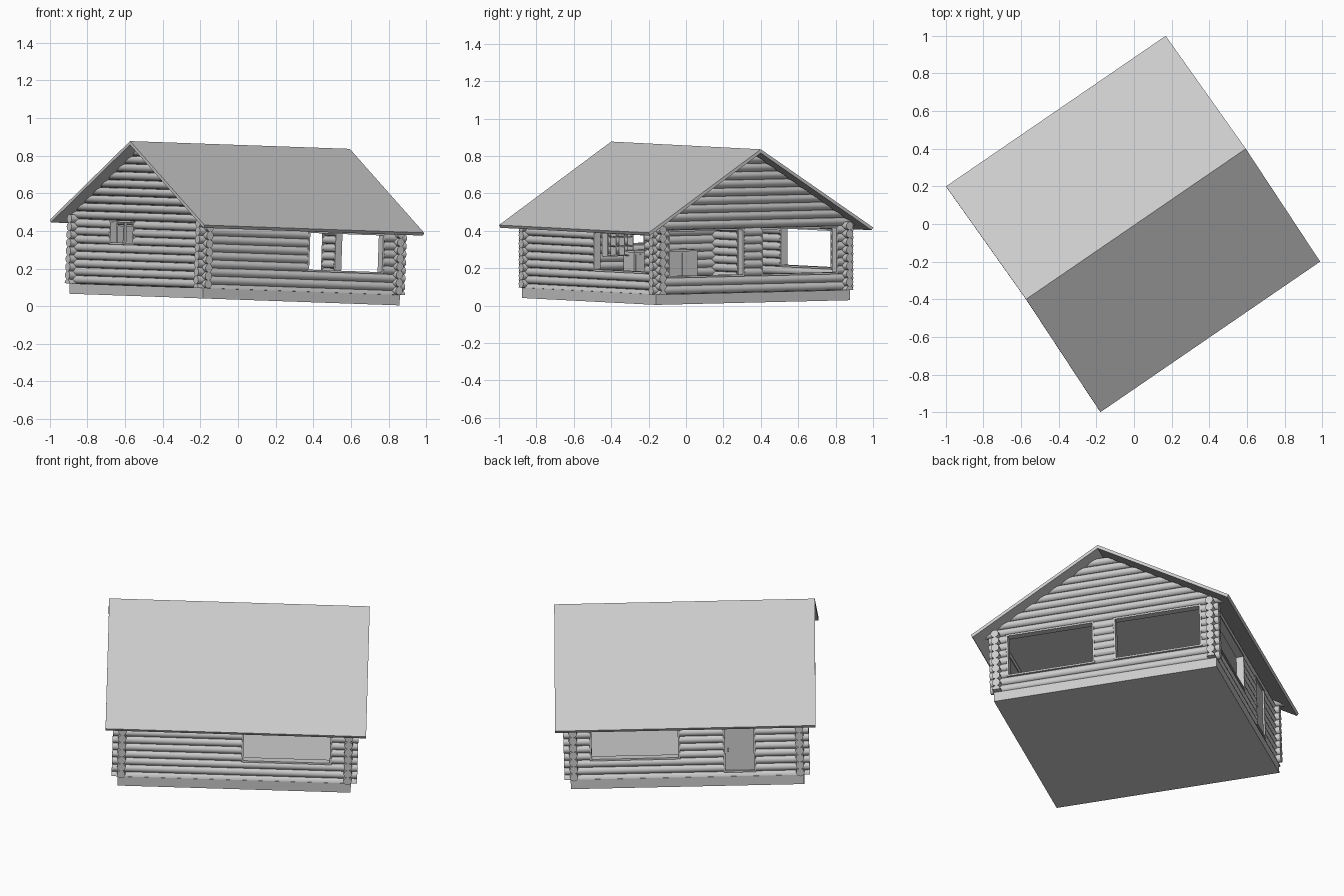
import bpy, bmesh, math
from mathutils import Matrix

if "Cube" in bpy.data.objects:
    bpy.data.objects.remove(bpy.data.objects["Cube"])

# whole cabin is turned and slightly tilted
PLACE = (Matrix.Translation((-0.02, 0, 0)) @ Matrix.Rotation(math.radians(2.02), 4, 'Y')
         @ Matrix.Rotation(math.radians(34.4), 4, 'Z'))
PITCH, R = 0.043, 0.0225
BASE_TOP, U, V = 0.09, 0.615, 0.605
END_U, END_V = 0.667, 0.648

grey = bpy.data.materials.new("grey")
grey.diffuse_color = (0.6, 0.6, 0.6, 1)
grey.use_nodes = True
grey.node_tree.nodes["Principled BSDF"].inputs["Base Color"].default_value = grey.diffuse_color


def finish(name, bm, smooth=False):
    bmesh.ops.recalc_face_normals(bm, faces=bm.faces)
    bm.transform(PLACE)
    me = bpy.data.meshes.new(name)
    bm.to_mesh(me)
    bm.free()
    me.materials.append(grey)
    ob = bpy.data.objects.new(name, me)
    bpy.context.collection.objects.link(ob)
    if smooth:
        bpy.ops.object.select_all(action='DESELECT')
        ob.select_set(True)
        bpy.context.view_layer.objects.active = ob
        bpy.ops.object.shade_smooth_by_angle(angle=math.radians(40))
    return ob


def box(bm, x0, x1, y0, y1, z0, z1):
    m = Matrix.Translation(((x0 + x1) / 2, (y0 + y1) / 2, (z0 + z1) / 2))
    bmesh.ops.create_cube(bm, size=1, matrix=m @ Matrix.Diagonal((x1 - x0, y1 - y0, z1 - z0, 1)))


def log(bm, along_u, a, b, side, z):
    """Log from a to b along one wall; returns its vertices."""
    turn = Matrix.Rotation(math.pi / 2, 4, 'Y' if along_u else 'X')
    mid = (a + b) / 2
    pos = (mid, side, z) if along_u else (side, mid, z)
    res = bmesh.ops.create_cone(bm, cap_ends=True, segments=12, radius1=R, radius2=R, depth=b - a,
                                matrix=Matrix.Translation(pos) @ turn)
    for v in res['verts']:
        v.co.z = max(v.co.z, BASE_TOP)
    return res['verts']


def log_wall(name, along_u, side, z_first, count, end, holes):
    """Stack of logs broken by openings given as (start, stop, bottom, top)."""
    bm = bmesh.new()
    for i in range(count):
        z = z_first + i * PITCH
        a = -end
        for h0, h1, zb, zt in sorted(holes):
            if zb < z < zt:
                log(bm, along_u, a, h0, side, z)
                a = h1
        log(bm, along_u, a, end, side, z)
    finish(name, bm, True)


def frame(name, along_u, side, hole, depth=0.021, t=0.01):
    """Boards lining an opening."""
    a, b, zb, zt = hole
    bm = bmesh.new()
    for p, q, z0, z1 in ((a, a + t, zb, zt), (b - t, b, zb, zt),
                         (a + t, b - t, zb, zb + t), (a + t, b - t, zt - t, zt)):
        if along_u:
            box(bm, p, q, side - depth, side + depth, z0, z1)
        else:
            box(bm, side - depth, side + depth, p, q, z0, z1)
    finish(name, bm)


# foundation slab with floor, and flat ceiling
bm = bmesh.new()
box(bm, -0.634, 0.634, -0.628, 0.628, 0.035, BASE_TOP)
finish("foundation", bm)
bm = bmesh.new()
box(bm, -U, U, -V, V, 0.442, 0.45)
finish("ceiling", bm)

# log walls with openings
long_window = (0.035, 0.525, 0.198, 0.413)
door_hole = (-0.375, -0.2, 0.112, 0.413)
end_windows = [(-0.55, -0.055, 0.1765, 0.434), (0.055, 0.55, 0.1765, 0.434)]
small_window = (0.04, 0.27, 0.3055, 0.434)
log_wall("front_wall", True, -V, 0.0905, 9, END_U, [long_window])
log_wall("back_wall", True, V, 0.0905, 9, END_U, [long_window, door_hole])
log_wall("right_end_wall", False, U, 0.112, 8, END_V, end_windows)
log_wall("left_end_wall", False, -U, 0.112, 8, END_V, [small_window])

# window and door frames
frame("front_window_frame", True, -V, long_window)
frame("back_window_frame", True, V, long_window)
frame("door_frame", True, V, door_hole)
for i, w in enumerate(end_windows):
    frame("end_window_frame_%d" % (i + 1), False, U, w)
frame("small_window_frame", False, -U, small_window)
bm = bmesh.new()
box(bm, -U - 0.008, -U + 0.008, 0.15, 0.16, 0.31, 0.43)
finish("small_window_mullion", bm)

# door and handle
bm = bmesh.new()
box(bm, -0.366, -0.209, V - 0.005, V + 0.012, 0.12, 0.405)
finish("door", bm)
bm = bmesh.new()
box(bm, -0.232, -0.222, V + 0.012, V + 0.022, 0.235, 0.255)
finish("door_handle", bm)

# gable logs, ends cut to the roof slope
SLOPE = 0.594
for name, side in (("right_gable", U), ("left_gable", -U)):
    bm = bmesh.new()
    for k in range(9):
        for v in log(bm, False, -0.5, 0.5, side, 0.456 + k * PITCH):
            v.co.y = math.copysign(max(0.002, (0.833 - v.co.z) / SLOPE), v.co.y)
    finish(name, bm, True)

# roof: thin chevron profile extruded along the ridge
bm = bmesh.new()
profile = [(-0.727, 0.425), (0, 0.857), (0.727, 0.425), (0.718, 0.41), (0, 0.837), (-0.718, 0.41)]
rings = [[bm.verts.new((u, y, z)) for y, z in profile] for u in (-0.708, 0.708)]
for i in range(6):
    j = (i + 1) % 6
    bm.faces.new((rings[0][i], rings[0][j], rings[1][j], rings[1][i]))
for r in rings:
    bm.faces.new((r[0], r[1], r[4], r[5]))
    bm.faces.new((r[1], r[2], r[3], r[4]))
finish("roof", bm)

# kitchen counter with doors, and open shelf on the left end wall
bm = bmesh.new()
box(bm, -0.59, -0.49, 0.0, 0.41, BASE_TOP, 0.27)
box(bm, -0.59, -0.48, -0.005, 0.415, 0.27, 0.28)
for k in range(4):
    box(bm, -0.49, -0.485, 0.008 + k * 0.1, 0.1 + k * 0.1, 0.11, 0.26)
finish("counter", bm)
bm = bmesh.new()
for k in range(4):
    y, z = -0.14 + k * 0.055, 0.25 + k * 0.05
    box(bm, -0.59, -0.54, y, y + 0.006, 0.25, 0.406)
    box(bm, -0.59, -0.54, -0.14, 0.031, z, z + 0.006)
finish("shelf", bm)
